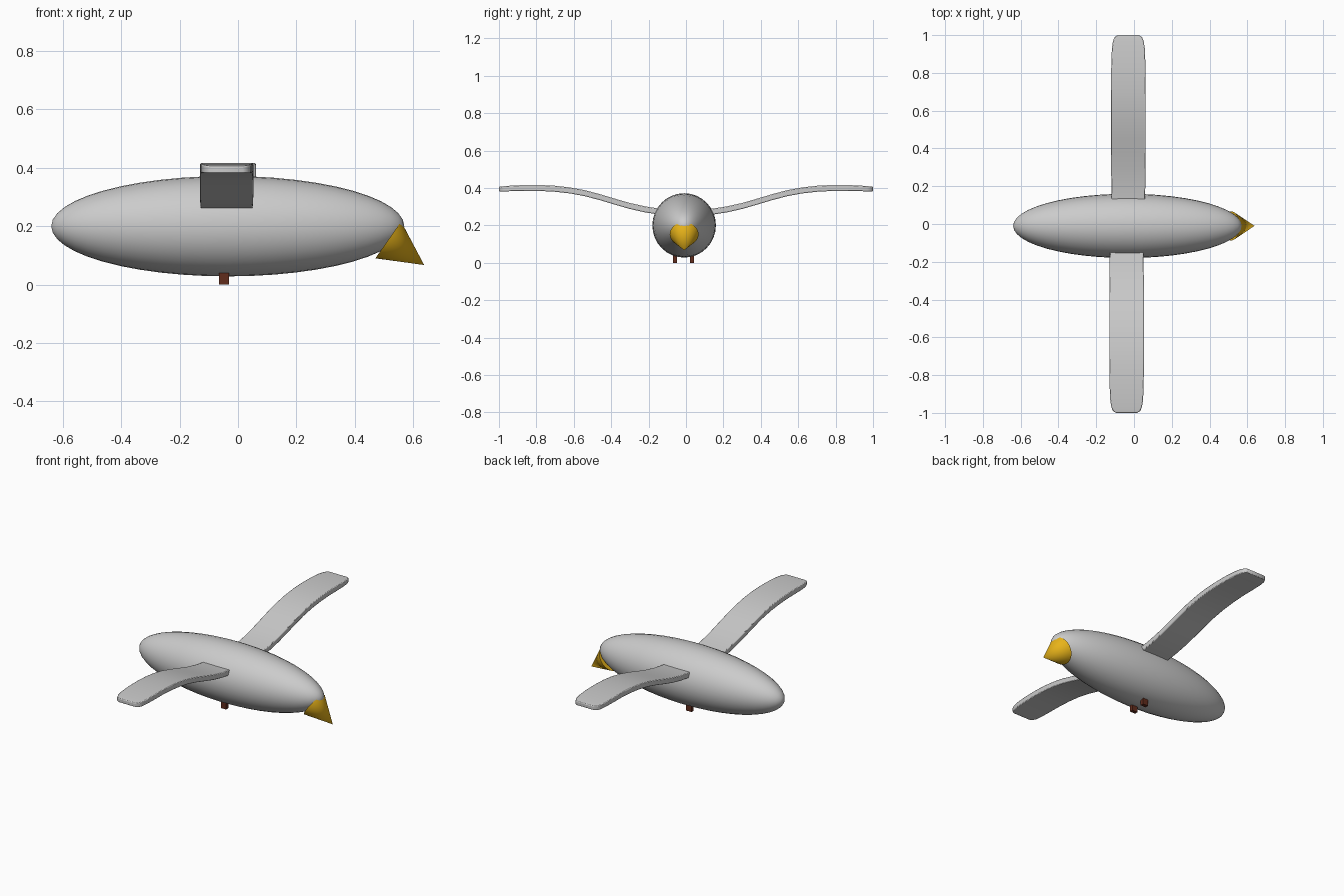
import bpy, bmesh, math
from mathutils import Vector

if "Cube" in bpy.data.objects:
    bpy.data.objects.remove(bpy.data.objects["Cube"])


def material(name, color):
    m = bpy.data.materials.new(name)
    m.diffuse_color = color
    m.use_nodes = True
    m.node_tree.nodes["Principled BSDF"].inputs["Base Color"].default_value = m.diffuse_color
    return m


gold = material("gold", (0.8, 0.45, 0.01, 1))
brown = material("brown", (0.12, 0.025, 0.012, 1))


def select_smooth(obj, degrees):
    bpy.ops.object.select_all(action='DESELECT')
    obj.select_set(True)
    bpy.context.view_layer.objects.active = obj
    bpy.ops.object.shade_smooth_by_angle(angle=math.radians(degrees))


# Body: long ellipsoid with its poles along x
bpy.ops.mesh.primitive_uv_sphere_add(segments=32, ring_count=24, radius=1)
body = bpy.context.object
body.name = "body"
body.rotation_euler = (0, math.pi / 2, 0)
body.scale = (0.172, 0.17, 0.605)
body.location = (-0.035, -0.01, 0.2)
select_smooth(body, 60)

# Beak: cone pointing forward and down
base, tip = Vector((0.515, -0.01, 0.153)), Vector((0.638, -0.01, 0.067))
axis = tip - base
bpy.ops.mesh.primitive_cone_add(vertices=32, radius1=0.077, radius2=0,
                                depth=axis.length, location=(base + tip) / 2)
beak = bpy.context.object
beak.name = "beak"
beak.rotation_euler = axis.to_track_quat('Z', 'Y').to_euler()
beak.data.materials.append(gold)
select_smooth(beak, 40)

# Wing stations: y, centre height, half chord, half thickness
STATIONS = [(0.09, 0.268, 0.088, 0.016), (0.15, 0.275, 0.089, 0.016),
            (0.22, 0.286, 0.090, 0.016), (0.30, 0.304, 0.091, 0.016),
            (0.38, 0.327, 0.092, 0.016), (0.46, 0.351, 0.092, 0.016),
            (0.54, 0.372, 0.092, 0.016), (0.62, 0.387, 0.092, 0.016),
            (0.70, 0.396, 0.092, 0.016), (0.78, 0.400, 0.091, 0.016),
            (0.86, 0.400, 0.090, 0.016), (0.93, 0.398, 0.087, 0.015),
            (0.97, 0.396, 0.081, 0.014), (0.99, 0.395, 0.072, 0.013),
            (1.00, 0.394, 0.056, 0.012)]


def wing(name, side, cx):
    bm = bmesh.new()
    rings = [[bm.verts.new((cx + sx * w, side * y, z + sz * t))
              for sx, sz in ((-1, -1), (1, -1), (1, 1), (-1, 1))]
             for y, z, w, t in STATIONS]
    for a, b in zip(rings, rings[1:]):
        for i in range(4):
            j = (i + 1) % 4
            bm.faces.new((a[i], a[j], b[j], b[i]))
    bm.faces.new(rings[0])
    bm.faces.new(rings[-1])
    bmesh.ops.recalc_face_normals(bm, faces=bm.faces)
    me = bpy.data.meshes.new(name)
    bm.to_mesh(me)
    bm.free()
    obj = bpy.data.objects.new(name, me)
    bpy.context.collection.objects.link(obj)
    select_smooth(obj, 40)
    # Softened long edges
    bev = obj.modifiers.new("soft_edges", 'BEVEL')
    bev.width = 0.004
    bev.segments = 2
    bev.angle_limit = math.radians(60)


wing("left_wing", 1, -0.030)
wing("right_wing", -1, -0.039)

# Legs: two short stubs under the body
for name, y in (("right_leg", -0.059), ("left_leg", 0.031)):
    bpy.ops.mesh.primitive_cube_add(size=1, location=(-0.048, y, 0.03))
    leg = bpy.context.object
    leg.name = name
    leg.scale = (0.035, 0.021, 0.06)
    leg.data.materials.append(brown)
